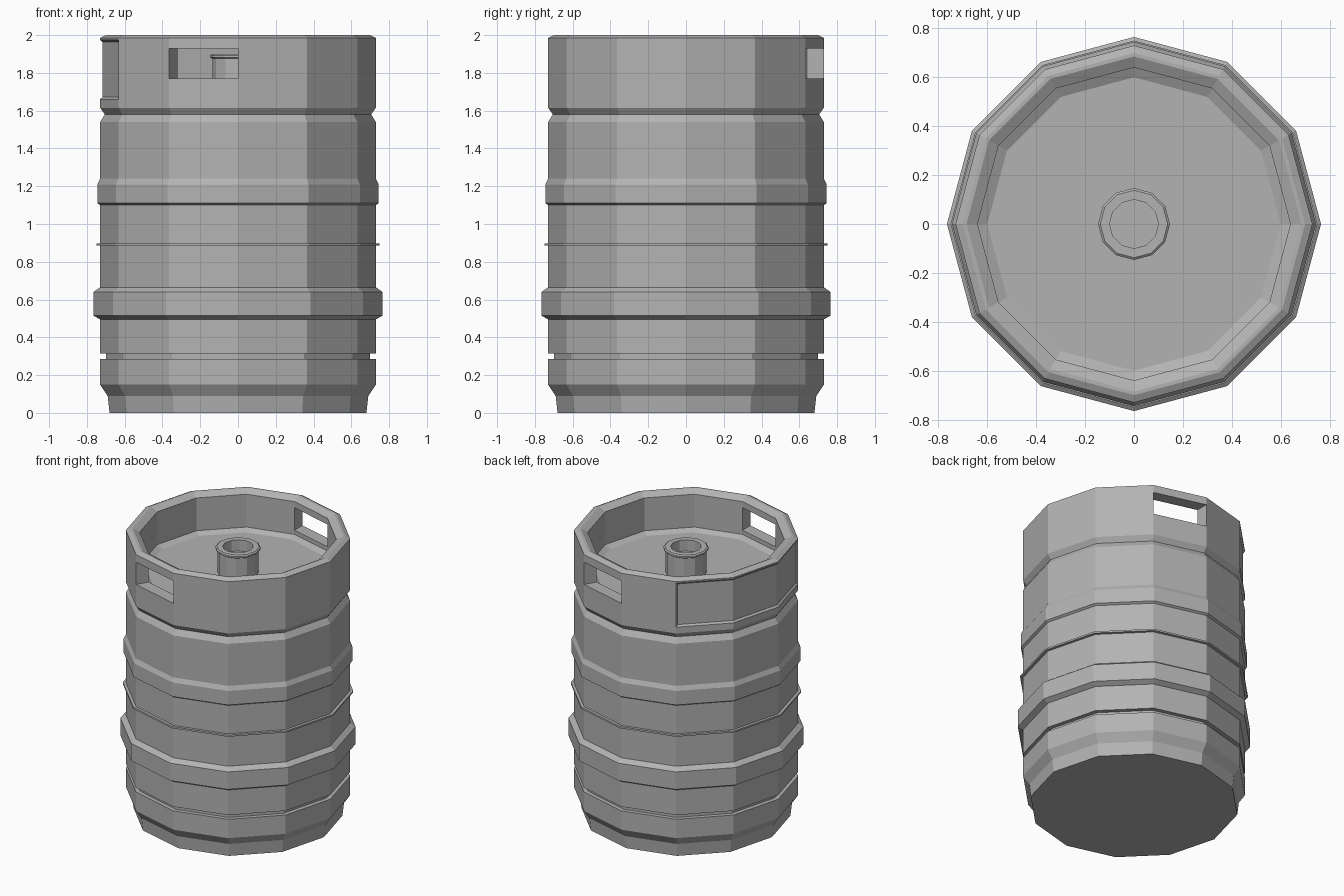
import bpy, bmesh, math

if "Cube" in bpy.data.objects:
    bpy.data.objects.remove(bpy.data.objects["Cube"])

SIDES = 12

# Dark steel colour
steel = bpy.data.materials.new("steel")
steel.diffuse_color = (.45, .45, .45, 1)
steel.use_nodes = True
steel.node_tree.nodes["Principled BSDF"].inputs["Base Color"].default_value = steel.diffuse_color


def lathe(bm, profile):
    """Revolve (radius, z) points; return the vertex rings and faces[band][side]."""
    rings, bands = [], []
    for r, z in profile:
        rings.append([bm.verts.new((r * math.cos(j * math.tau / SIDES),
                                    r * math.sin(j * math.tau / SIDES), z))
                      for j in range(SIDES)])
    for a, b in zip(rings, rings[1:]):
        bands.append([bm.faces.new((a[j], a[(j + 1) % SIDES],
                                    b[(j + 1) % SIDES], b[j]))
                      for j in range(SIDES)])
    bm.faces.new(rings[0][::-1])
    bm.faces.new(rings[-1])
    return rings, bands


def finish(bm, name):
    bmesh.ops.recalc_face_normals(bm, faces=bm.faces[:])
    mesh = bpy.data.meshes.new(name)
    bm.to_mesh(mesh)
    bm.free()
    mesh.materials.append(steel)
    bpy.context.collection.objects.link(bpy.data.objects.new(name, mesh))


# Keg body: base, grooves and raised hoops up to the collar
lower = [(.68, 0), (.69, .09), (.73, .15), (.73, .285), (.70, .285), (.70, .315),
         (.73, .315), (.73, .495), (.765, .515), (.765, .64), (.73, .665),
         (.73, .885), (.75, .885), (.75, .897), (.73, .897), (.73, 1.10),
         (.745, 1.11), (.745, 1.21), (.73, 1.24), (.73, 1.54), (.705, 1.58),
         (.73, 1.615)]
# Collar outside, rim, inner wall and sunken lid
collar = [(.73, 1.66), (.73, 1.77), (.73, 1.93), (.73, 1.975), (.73, 1.985)]
inside = [(.70, 2), (.685, 2), (.64, 1.975), (.64, 1.93), (.64, 1.77),
          (.64, 1.74), (.60, 1.72)]

bm = bmesh.new()
rings, bands = lathe(bm, lower + collar + inside)
n, m = len(lower), len(lower) + len(collar)
out_low, out_high, in_high, in_low = n + 1, n + 2, m + 3, m + 4

# Two hand holes through the collar, on opposite sides
for side in (2, 8):
    bmesh.ops.delete(bm, geom=[bands[out_low][side], bands[in_high][side]],
                     context='FACES_ONLY')
    k = side + 1
    outer = [rings[out_low][side], rings[out_low][k], rings[out_high][k], rings[out_high][side]]
    inner = [rings[in_low][side], rings[in_low][k], rings[in_high][k], rings[in_high][side]]
    for i in range(4):
        q = (i + 1) % 4
        bm.faces.new((outer[i], outer[q], inner[q], inner[i]))

# Shallow recessed plate area over three sides of the collar
bmesh.ops.recalc_face_normals(bm, faces=bm.faces[:])
plate = [bands[b][s] for b in range(n, n + 3) for s in (4, 5, 6)]
bmesh.ops.inset_region(bm, faces=plate, thickness=.012, depth=-.012,
                       use_even_offset=True)
finish(bm, "keg_body")

# Tap fitting: flanged hollow neck in the middle of the lid
bm = bmesh.new()
lathe(bm, [(.135, 1.71), (.135, 1.875), (.147, 1.882), (.147, 1.893), (.138, 1.90),
           (.10, 1.90), (.10, 1.82)])
finish(bm, "tap_fitting")
